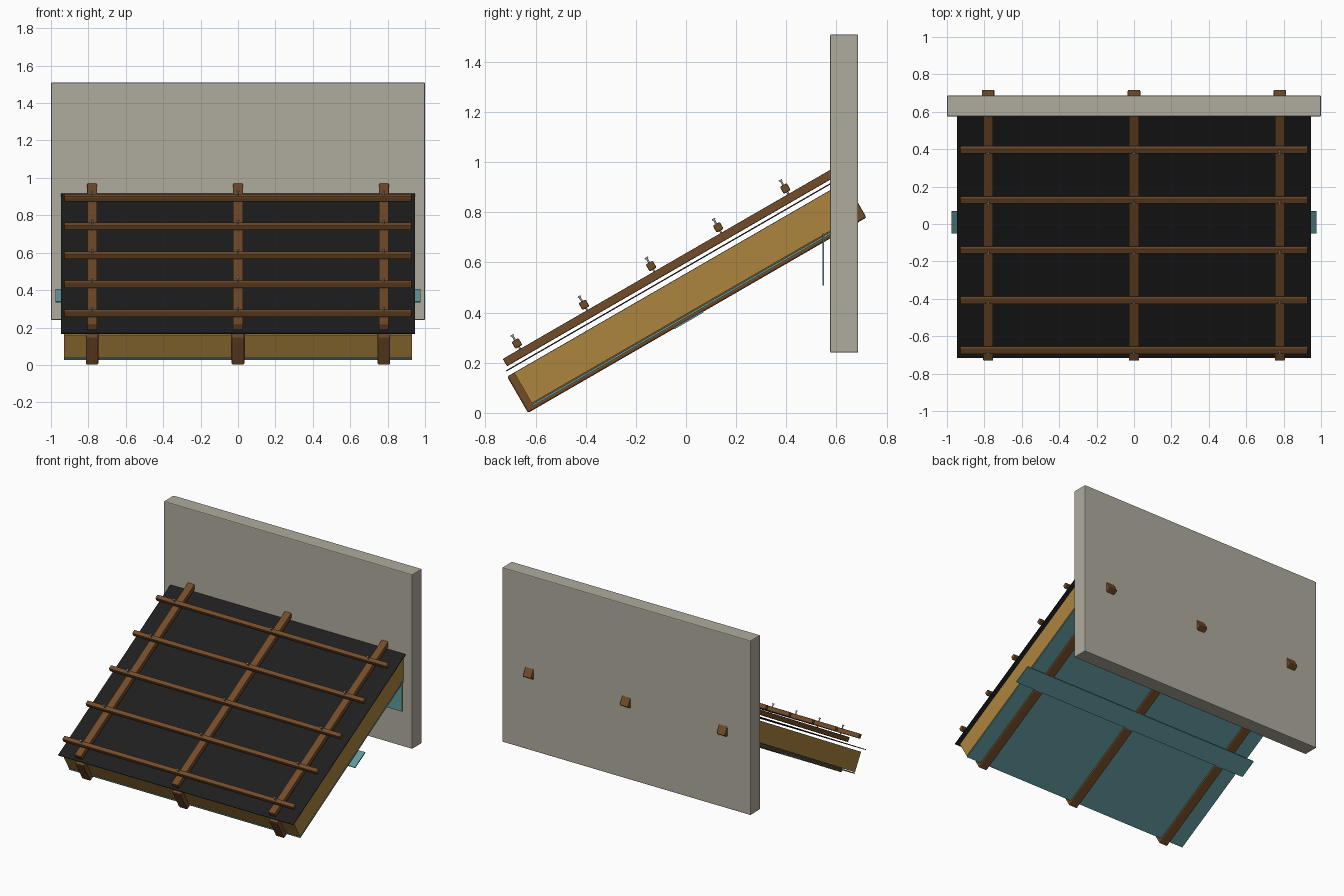
import bpy, bmesh, math
from mathutils import Matrix, Vector

if "Cube" in bpy.data.objects:
    bpy.data.objects.remove(bpy.data.objects["Cube"])

PITCH = math.radians(30)
C, S = math.cos(PITCH), math.sin(PITCH)
BASE = Vector((0, -0.63, 0.0))          # lower front edge of the rafters
SLOPE = Matrix.Translation(BASE) @ Matrix.Rotation(PITCH, 4, 'X')


def material(name, rgb):
    m = bpy.data.materials.new(name)
    m.diffuse_color = (*rgb, 1)
    m.use_nodes = True
    m.node_tree.nodes["Principled BSDF"].inputs["Base Color"].default_value = m.diffuse_color
    return m


WALL = material("wall_plaster", (0.43, 0.41, 0.34))
WOOD = material("brown_timber", (0.17, 0.072, 0.022))
INSUL = material("ochre_insulation", (0.42, 0.235, 0.05))
BLACK = material("black_membrane", (0.013, 0.013, 0.013))
TEAL = material("teal_vapour_barrier", (0.12, 0.32, 0.34))
STEEL = material("nail_steel", (0.35, 0.36, 0.37))


def finish(name, bm, mat, matrix, bevel=0):
    me = bpy.data.meshes.new(name)
    bm.to_mesh(me)
    bm.free()
    me.materials.append(mat)
    ob = bpy.data.objects.new(name, me)
    ob.matrix_world = matrix
    bpy.context.collection.objects.link(ob)
    if bevel:
        mod = ob.modifiers.new("bevel", 'BEVEL')
        mod.width = bevel
        mod.segments = 2
    return ob


def box(name, mat, x, y, z, bevel=0, matrix=SLOPE):
    """Box from min/max ranges; by default in roof-slope coordinates."""
    bm = bmesh.new()
    bmesh.ops.create_cube(bm, size=1)
    for v in bm.verts:
        v.co = [r[0] + (c + 0.5) * (r[1] - r[0]) for c, r in zip(v.co, (x, y, z))]
    return finish(name, bm, mat, matrix, bevel)


def along(y, v):
    """Distance up the slope at which height v reaches world y."""
    return (y - BASE.y + S * v) / C


FLAT = Matrix.Identity(4)
RAFTERS = (-0.78, 0, 0.78)
HALF = 0.034

# Wall
box("wall", WALL, (-1, 1), (0.575, 0.687), (0.24, 1.51), 0.006, FLAT)

# Rafters through the wall, with counter battens above
for i, x in enumerate(RAFTERS):
    box(f"rafter_{i}", WOOD, (x - HALF, x + HALF), (0, along(0.72, 0)), (0, 0.167), 0.007)
    box(f"counter_batten_{i}", WOOD, (x - 0.027, x + 0.027),
        (0.02, along(0.6, 0.22)), (0.203, 0.237), 0.004)

# Insulation between and outside the rafters
edges = [-0.93] + [e for x in RAFTERS for e in (x - HALF, x + HALF)] + [0.93]
for i in range(0, len(edges), 2):
    box(f"insulation_{i // 2}", INSUL, (edges[i], edges[i + 1]),
        (0.032, along(0.68, 0.026)), (0.026, 0.166))

# Roofing membrane
box("roof_membrane", BLACK, (-0.947, 0.947), (0.009, along(0.6, 0.19)), (0.186, 0.191))

# Vapour barrier below, its joint tape, and the strip hanging down by the wall
box("vapour_barrier", TEAL, (-0.93, 0.93), (0.03, along(0.6, 0.016)), (0.014, 0.022))
box("joint_tape", TEAL, (-0.977, 0.977), (0.672, 0.806), (-0.003, 0.004))
box("wall_upstand", TEAL, (-0.94, 0.94), (0.544, 0.551), (0.508, 0.715), 0, FLAT)

# Tile battens with a nail at every crossing
for j in range(5):
    u = 0.1 + 0.309 * j
    box(f"tile_batten_{j}", WOOD, (-0.93, 0.93), (u - 0.016, u + 0.016), (0.246, 0.278), 0.005)
    for i, x in enumerate(RAFTERS):
        bm = bmesh.new()
        for r, lo, hi in ((0.004, 0.22, 0.298), (0.007, 0.296, 0.302)):
            bmesh.ops.create_cone(bm, cap_ends=True, segments=12, radius1=r, radius2=r,
                                  depth=hi - lo,
                                  matrix=Matrix.Translation((x, u, (lo + hi) / 2)))
        finish(f"nail_{j}_{i}", bm, STEEL, SLOPE)
